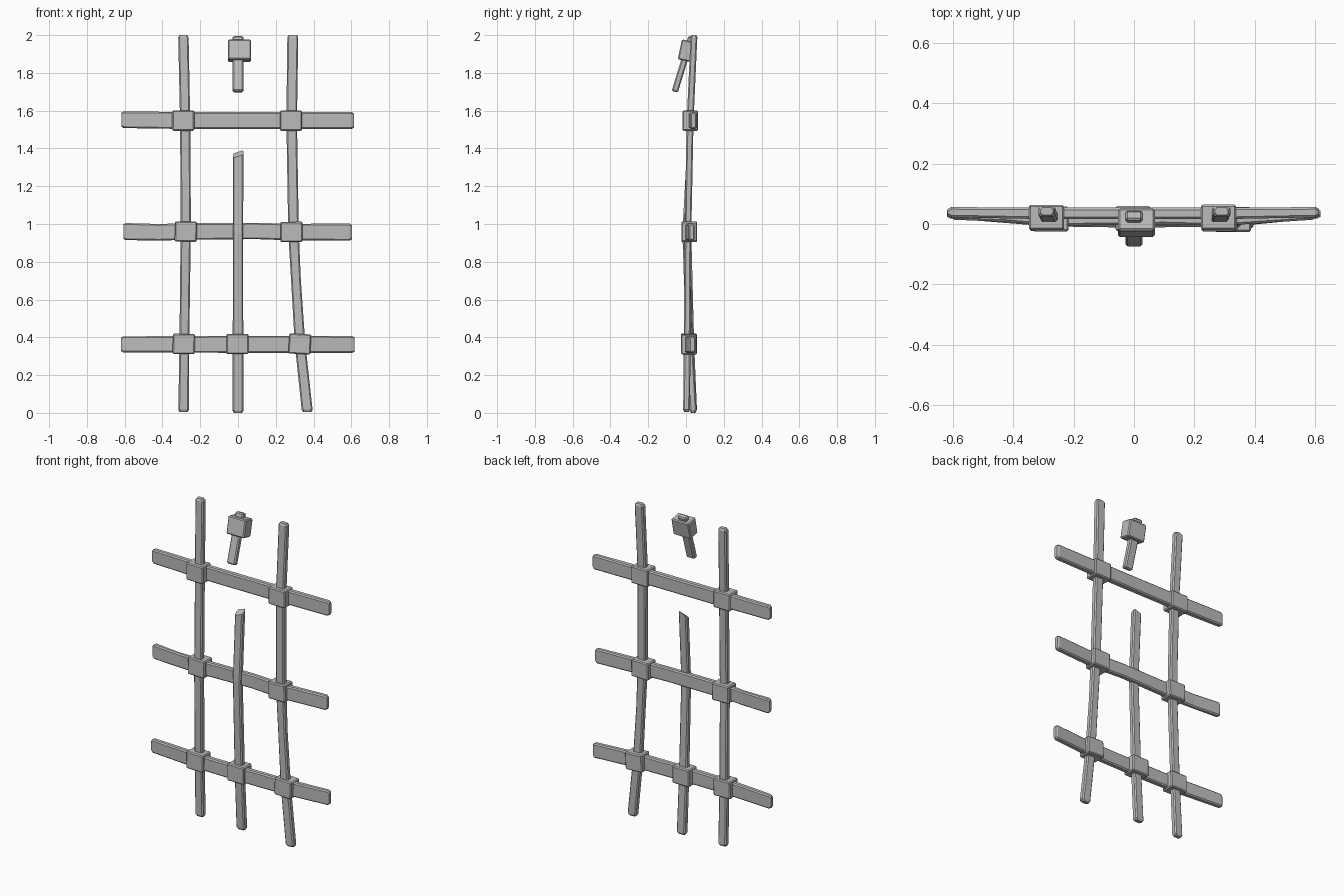
import bpy, bmesh
from math import radians
from mathutils import Vector, Matrix

cube = bpy.data.objects.get("Cube")
if cube:
    bpy.data.objects.remove(cube, do_unlink=True)

grey = bpy.data.materials.new("weathered_grey")
grey.use_nodes = True
colour = (0.5, 0.5, 0.5, 1)
grey.diffuse_color = colour
bsdf = grey.node_tree.nodes["Principled BSDF"]
bsdf.inputs["Base Color"].default_value = colour
bsdf.inputs["Roughness"].default_value = 0.9


def finish(name, bm):
    bmesh.ops.recalc_face_normals(bm, faces=bm.faces)
    mesh = bpy.data.meshes.new(name)
    bm.to_mesh(mesh)
    bm.free()
    mesh.materials.append(grey)
    obj = bpy.data.objects.new(name, mesh)
    bpy.context.collection.objects.link(obj)
    return obj


def section(w, d, c=0.007):
    """Chamfered rectangle, w across and d deep."""
    a, b = w / 2, d / 2
    return [(a, -b + c), (a, b - c), (a - c, b), (c - a, b),
            (-a, b - c), (-a, c - b), (c - a, -b), (a - c, -b)]


def beam(name, stations, upright, slant=None):
    """Sweep a section through stations: (along, across, y, width, depth)."""
    def end_cap(st, inward):
        # a slightly smaller ring makes the worn end chamfer
        p, s, y, w, d = st
        return [(p, s, y, w - 0.014, d - 0.012), (p + inward, s, y, w, d)]

    rings = end_cap(stations[0], 0.012) + stations[1:-1]
    if slant:
        rings.append(stations[-1])
    else:
        rings += end_cap(stations[-1], -0.012)[::-1]
    bm = bmesh.new()
    loops = []
    for i, (p, s, y, w, d) in enumerate(rings):
        loop = []
        for u, v in section(w, d):
            q = p
            if slant and i == len(rings) - 1:
                q += slant[0] * u + slant[1] * v
            co = (s + u, y + v, q) if upright else (q, y + v, s + u)
            loop.append(bm.verts.new(co))
        loops.append(loop)
    for a, b in zip(loops, loops[1:]):
        for i in range(8):
            j = (i + 1) % 8
            bm.faces.new((a[i], a[j], b[j], b[i]))
    bm.faces.new(loops[0])
    bm.faces.new(loops[-1])
    return finish(name, bm)


def block(name, centre, size, turn=(0, 0, 0), bevel=0.006):
    """Box with slightly worn edges."""
    bm = bmesh.new()
    bmesh.ops.create_cube(bm, size=1)
    bmesh.ops.scale(bm, vec=size, verts=bm.verts)
    bmesh.ops.bevel(bm, geom=bm.edges[:], offset=bevel, segments=1, affect='EDGES')
    for axis, angle in zip("XYZ", turn):
        bmesh.ops.rotate(bm, matrix=Matrix.Rotation(radians(angle), 3, axis), verts=bm.verts)
    bmesh.ops.translate(bm, vec=Vector(centre), verts=bm.verts)
    return finish(name, bm)


# Upright bars
beam("right_upright", [
    (0.005, -0.288, 0.04, 0.056, 0.036), (0.37, -0.284, 0.025, 0.052, 0.036),
    (0.95, -0.277, 0.01, 0.054, 0.036), (1.12, -0.277, 0.013, 0.054, 0.034),
    (1.55, -0.28, 0.022, 0.054, 0.036), (2.0, -0.289, 0.042, 0.055, 0.036)], True)
beam("left_upright", [
    (0.005, 0.366, 0.003, 0.058, 0.036), (0.37, 0.328, 0.006, 0.056, 0.036),
    (0.7, 0.307, 0.008, 0.052, 0.034), (0.95, 0.294, 0.01, 0.056, 0.036),
    (1.55, 0.284, 0.022, 0.056, 0.036), (2.0, 0.29, 0.042, 0.058, 0.036)], True)
beam("broken_middle_upright", [
    (0.0, 0.0, 0.038, 0.058, 0.036), (0.37, 0.0, 0.018, 0.056, 0.036),
    (0.95, 0.0, -0.002, 0.054, 0.034), (1.37, 0.001, 0.02, 0.056, 0.034)],
    True, slant=(0.35, 0.7))

# Cross bars
beam("top_crossbar", [
    (-0.617, 1.552, 0.039, 0.088, 0.034), (-0.28, 1.548, 0.035, 0.09, 0.038),
    (0.29, 1.548, 0.035, 0.09, 0.038), (0.613, 1.548, 0.039, 0.09, 0.034)], False)
beam("middle_crossbar", [
    (-0.607, 0.96, 0.03, 0.09, 0.032), (-0.42, 0.956, 0.02, 0.088, 0.026),
    (-0.28, 0.96, 0.012, 0.088, 0.036), (0.1, 0.963, 0.016, 0.086, 0.034),
    (0.29, 0.957, 0.012, 0.088, 0.036), (0.603, 0.957, 0.03, 0.09, 0.032)], False)
beam("bottom_crossbar", [
    (-0.62, 0.363, 0.034, 0.084, 0.032), (-0.28, 0.363, 0.01, 0.088, 0.036),
    (0.0, 0.363, 0.006, 0.09, 0.036), (0.33, 0.363, 0.01, 0.09, 0.036),
    (0.617, 0.362, 0.034, 0.09, 0.032)], False)

# Joint blocks where the bars cross
joints = {
    "top_right": (-0.29, 0.022, 1.547, 0),
    "top_left": (0.28, 0.023, 1.547, 0),
    "middle_right": (-0.276, 0.017, 0.96, 1),
    "middle_left": (0.283, 0.017, 0.958, -1),
    "bottom_right": (-0.287, 0.018, 0.365, 1),
    "bottom_middle": (-0.003, 0.018, 0.365, 0),
    "bottom_left": (0.327, 0.015, 0.365, 3),
}
for place, (x, y, z, tilt) in joints.items():
    block(place + "_joint", (x, y, z), (0.117, 0.083, 0.107), (0, tilt, 0))

# Loose upper fragment of the broken upright with its joint block
block("fragment_joint", (0.008, 0.004, 1.917), (0.122, 0.075, 0.108), (-12, 0, 0))
block("fragment_stem", (0.0, -0.015, 1.846), (0.057, 0.034, 0.305), (-17, 0, 0), 0.007)
